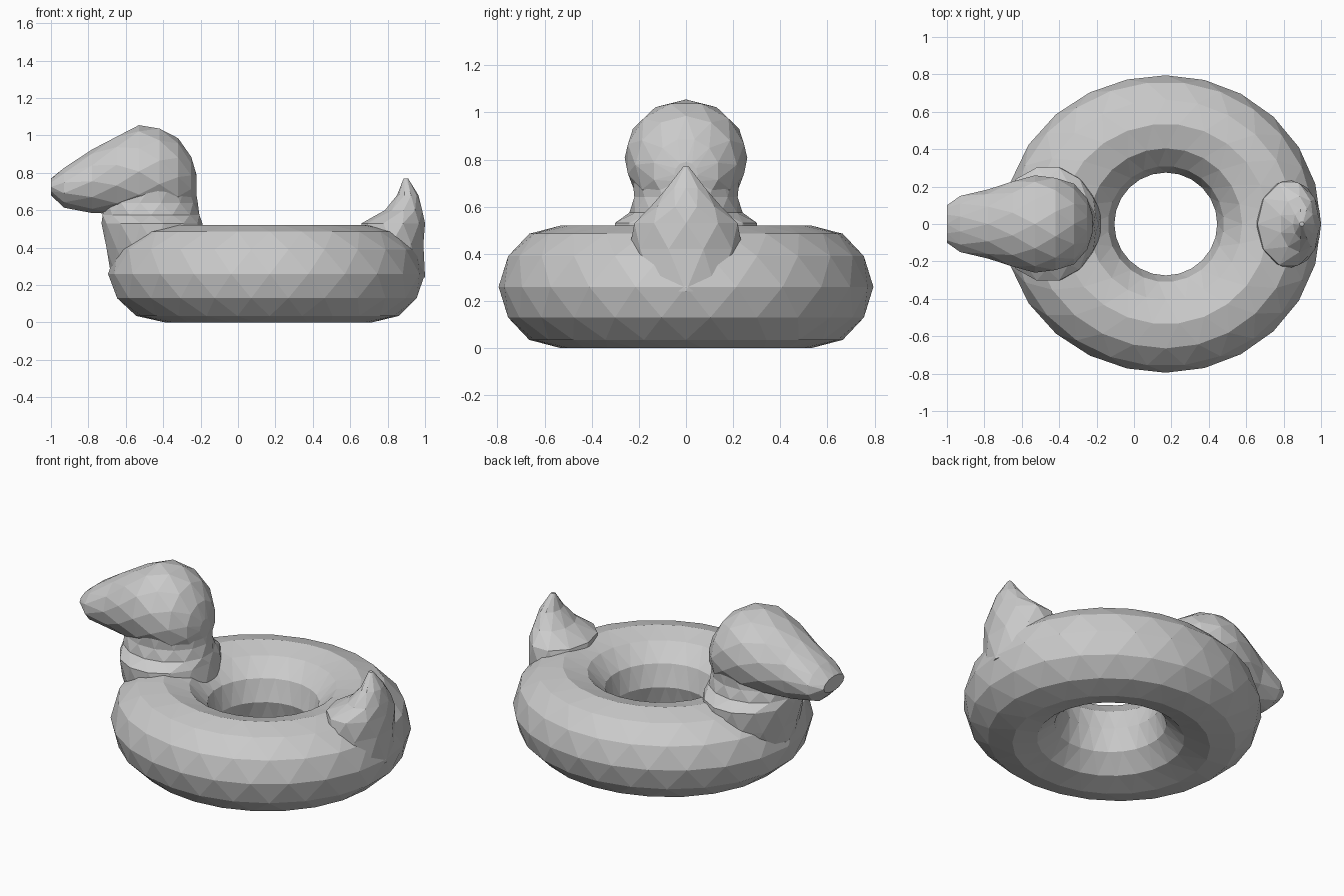
import bpy, bmesh
from math import sin, cos, pi, tau

cube = bpy.data.objects.get("Cube")
if cube:
    bpy.data.objects.remove(cube)

grey = bpy.data.materials.new("plain grey")
grey.use_nodes = True
grey.diffuse_color = (0.6, 0.6, 0.6, 1)
grey.node_tree.nodes["Principled BSDF"].inputs["Base Color"].default_value = (0.6, 0.6, 0.6, 1)


def skin(name, row_point, rows, sides, closed=False):
    """Join staggered rows of points with flat triangles."""
    bm = bmesh.new()
    grid = [[bm.verts.new(row_point(j, tau * (i + 0.5 * (j % 2)) / sides))
             for i in range(sides)] for j in range(rows)]
    for j in range(rows if closed else rows - 1):
        a, b = grid[j], grid[(j + 1) % rows]
        for i in range(sides):
            k = (i + 1) % sides
            if j % 2 == 0:
                bm.faces.new((a[i], a[k], b[i]))
                bm.faces.new((a[k], b[k], b[i]))
            else:
                bm.faces.new((a[i], a[k], b[k]))
                bm.faces.new((a[i], b[k], b[i]))
    if not closed:
        bm.faces.new(grid[0])
        bm.faces.new(grid[-1])
    bmesh.ops.recalc_face_normals(bm, faces=bm.faces)
    mesh = bpy.data.meshes.new(name)
    bm.to_mesh(mesh)
    bm.free()
    mesh.materials.append(grey)
    obj = bpy.data.objects.new(name, mesh)
    bpy.context.collection.objects.link(obj)
    return obj


# Inflated ring, swelling outward at the breast and the tail
TUBE_ROWS = 12


def ring_point(j, angle):
    t = tau * j / TUBE_ROWS
    radius = 0.535 + 0.26 * cos(t)
    swell = 0.07 if cos(angle) < 0 else 0.035
    radius += swell * cos(angle) ** 2 * max(0, 0.4 + 0.6 * cos(t))
    return (0.17 + radius * cos(angle), radius * sin(angle), 0.26 + 0.26 * sin(t))


skin("swim_ring", ring_point, TUBE_ROWS, 24, closed=True)


def upright(name, sections, sides):
    """Stack of ellipses: height, back x, front x, half width."""
    def point(j, a):
        z, x0, x1, w = sections[j]
        return ((x0 + x1) / 2 + (x1 - x0) / 2 * cos(a), w * sin(a), z)
    return skin(name, point, len(sections), sides)


# Neck with a flared base
upright("neck", [
    (0.26, -0.68, -0.16, 0.26),
    (0.40, -0.71, -0.17, 0.30),
    (0.53, -0.73, -0.19, 0.31),
    (0.575, -0.73, -0.20, 0.24),
    (0.64, -0.72, -0.215, 0.225),
    (0.76, -0.66, -0.23, 0.23),
], 14)

# Pointed tail
upright("tail", [
    (0.24, 0.62, 1.00, 0.22),
    (0.42, 0.64, 1.00, 0.24),
    (0.53, 0.66, 1.00, 0.23),
    (0.60, 0.78, 0.99, 0.15),
    (0.68, 0.85, 0.965, 0.085),
    (0.77, 0.885, 0.91, 0.012),
], 10)

# Head tapering into a blunt bill: x, lowest z, highest z, half width
HEAD = [
    (-1.00, 0.68, 0.77, 0.10),
    (-0.93, 0.61, 0.83, 0.155),
    (-0.78, 0.585, 0.925, 0.185),
    (-0.65, 0.575, 1.00, 0.235),
    (-0.53, 0.56, 1.055, 0.26),
    (-0.42, 0.56, 1.045, 0.255),
    (-0.32, 0.57, 0.985, 0.215),
    (-0.25, 0.61, 0.89, 0.14),
    (-0.222, 0.68, 0.79, 0.05),
]


def head_point(j, a):
    x, low, high, w = HEAD[j]
    return (x, w * sin(a), (low + high) / 2 + (high - low) / 2 * cos(a))


skin("head_and_bill", head_point, len(HEAD), 12)
